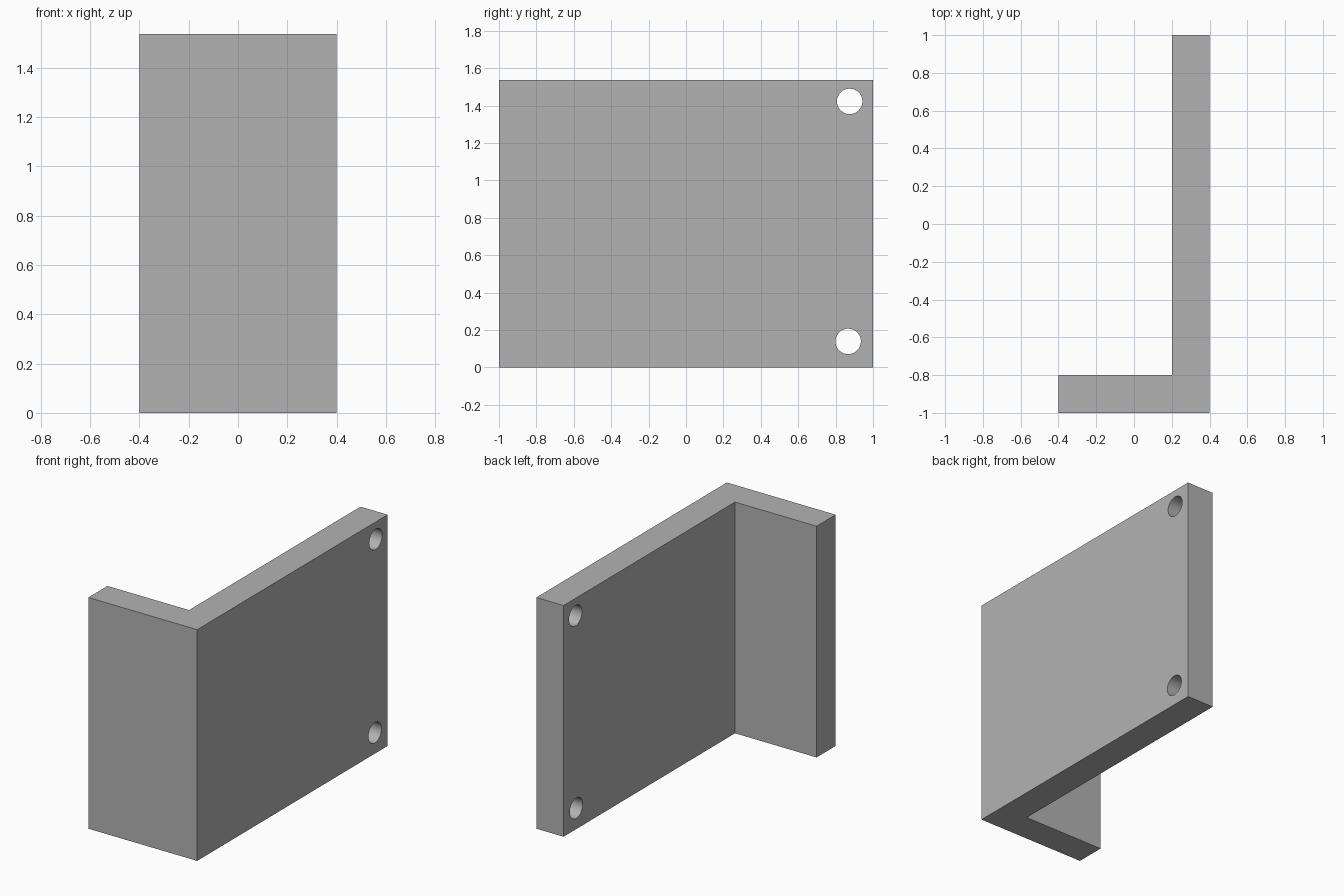
import bpy
import bmesh
from mathutils import Matrix

HEIGHT = 1.537
HOLE_RADIUS = 0.068

if "Cube" in bpy.data.objects:
    bpy.data.objects.remove(bpy.data.objects["Cube"], do_unlink=True)

# Plain grey material
grey = bpy.data.materials.new("plain grey")
grey.use_nodes = True
colour = (0.45, 0.45, 0.45, 1)
grey.diffuse_color = colour
grey.node_tree.nodes["Principled BSDF"].inputs["Base Color"].default_value = colour


def add_object(name, bm):
    bmesh.ops.recalc_face_normals(bm, faces=bm.faces)
    mesh = bpy.data.meshes.new(name)
    bm.to_mesh(mesh)
    bm.free()
    mesh.materials.append(grey)
    obj = bpy.data.objects.new(name, mesh)
    bpy.context.collection.objects.link(obj)
    return obj


# L-shaped bracket: profile extruded upward
profile = [(-0.4, -1), (0.4, -1), (0.4, 1), (0.2, 1), (0.2, -0.8), (-0.4, -0.8)]
bm = bmesh.new()
base = bm.faces.new([bm.verts.new((x, y, 0)) for x, y in profile])
side = bmesh.ops.extrude_face_region(bm, geom=[base], use_keep_orig=True)
top = [v for v in side["geom"] if isinstance(v, bmesh.types.BMVert)]
bmesh.ops.translate(bm, verts=top, vec=(0, 0, HEIGHT))
bracket = add_object("angle_bracket", bm)

# Two screw holes through the long plate
bm = bmesh.new()
for y, z in [(0.867, 0.139), (0.875, 1.422)]:
    place = Matrix.Translation((0.3, y, z)) @ Matrix.Rotation(1.5707963, 4, "Y")
    bmesh.ops.create_cone(bm, cap_ends=True, segments=48, radius1=HOLE_RADIUS,
                          radius2=HOLE_RADIUS, depth=0.4, matrix=place)
cutter = add_object("screw_hole_cutter", bm)
cutter.hide_render = True
cutter.hide_set(True)

cut = bracket.modifiers.new("screw holes", "BOOLEAN")
cut.operation = "DIFFERENCE"
cut.solver = "EXACT"
cut.object = cutter

# Smooth hole walls, crisp edges
bpy.ops.object.select_all(action="DESELECT")
bpy.context.view_layer.objects.active = bracket
bracket.select_set(True)
bpy.ops.object.modifier_apply(modifier=cut.name)
bpy.data.objects.remove(cutter, do_unlink=True)
bpy.ops.object.shade_smooth_by_angle()
